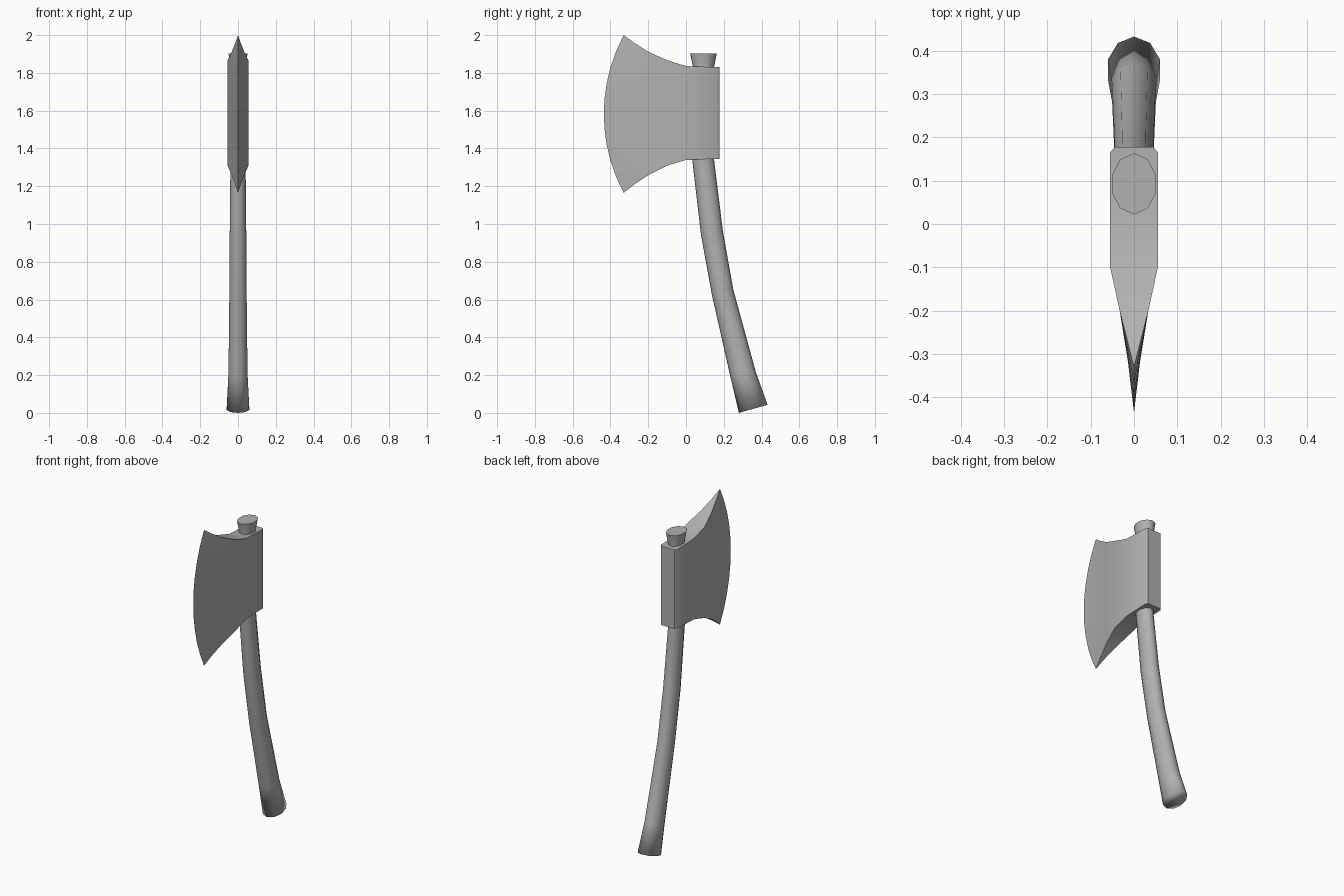
import bpy, bmesh, math
from mathutils import Vector

if "Cube" in bpy.data.objects:
    bpy.data.objects.remove(bpy.data.objects["Cube"])

# Dark grey shared by both parts
grey = bpy.data.materials.new("dark_grey")
grey.diffuse_color = (0.44, 0.44, 0.44, 1)
grey.use_nodes = True
grey.node_tree.nodes["Principled BSDF"].inputs["Base Color"].default_value = grey.diffuse_color


def finish(name, bm, angle):
    bmesh.ops.recalc_face_normals(bm, faces=bm.faces)
    me = bpy.data.meshes.new(name)
    bm.to_mesh(me)
    bm.free()
    me.materials.append(grey)
    ob = bpy.data.objects.new(name, me)
    bpy.context.collection.objects.link(ob)
    bpy.ops.object.select_all(action='DESELECT')
    ob.select_set(True)
    bpy.context.view_layer.objects.active = ob
    bpy.ops.object.shade_smooth_by_angle(angle=math.radians(angle))
    return ob


def loft(bm, rings):
    n = len(rings[0])
    for a, b in zip(rings, rings[1:]):
        for i in range(n):
            j = (i + 1) % n
            bm.faces.new((a[i], a[j], b[j], b[i]))
    bm.faces.new(rings[0])
    bm.faces.new(rings[-1])


# Handle: ten-sided oval rings, each given by front (y, z), back (y, z), half width
sections = [
    ((0.28, 0.00), (0.432, 0.043), 0.063),
    ((0.234, 0.195), (0.37, 0.215), 0.053),
    ((0.136, 0.63), (0.25, 0.655), 0.048),
    ((0.079, 0.945), (0.195, 0.965), 0.046),
    ((0.033, 1.34), (0.148, 1.345), 0.042),
    ((0.037, 1.83), (0.148, 1.83), 0.042),
    ((0.022, 1.903), (0.163, 1.903), 0.053),
]
bm = bmesh.new()
rings = []
for f, b, w in sections:
    f, b = Vector((0, *f)), Vector((0, *b))
    mid, half = (f + b) / 2, (b - f) / 2
    rings.append([bm.verts.new(mid + half * math.cos(a) + Vector((w * math.sin(a), 0, 0)))
                  for a in (math.tau * i / 10 for i in range(10))])
loft(bm, rings)
handle = finish("handle", bm, 60)

# Soft shading around the butt of the handle
me = handle.data
for e in me.edges:
    if all(me.vertices[v].co.z < 0.1 for v in e.vertices):
        e.use_edge_sharp = False

# Axe head: columns from poll to bit as (y, half thickness, top z, bottom z)
columns = [
    (0.177, 0.045, 1.830, 1.345), (0.165, 0.055, 1.830, 1.345),
    (0.0, 0.055, 1.836, 1.339), (-0.1, 0.055, 1.867, 1.309),
    (-0.2, 0.033, 1.912, 1.258), (-0.275, 0.014, 1.960, 1.208),
    (-0.33, 0.0, 2.0, 1.165),
]
ROWS = 10
HALF, SAG = 0.4175, 0.105
R = (HALF ** 2 + SAG ** 2) / (2 * SAG)


def bulge(t):
    # forward sweep of the rounded cutting edge
    return math.sqrt(R * R - (HALF * t) ** 2) - (R - SAG)


bm = bmesh.new()
grids = []
for side in (1, -1):
    grid = []
    for k, (y, w, top, bot) in enumerate(columns):
        sweep = {5: 0.4, 6: 1.0}.get(k, 0)
        grid.append([bm.verts.new((side * w, y - sweep * bulge(2 * r / ROWS - 1),
                                   bot + (top - bot) * r / ROWS))
                     for r in range(ROWS + 1)])
    grids.append(grid)
    for a, b in zip(grid, grid[1:]):
        for r in range(ROWS):
            bm.faces.new((a[r], a[r + 1], b[r + 1], b[r]))
p, q = grids
# Poll back, top and bottom faces
for r in range(ROWS):
    bm.faces.new((p[0][r], p[0][r + 1], q[0][r + 1], q[0][r]))
for k in range(len(columns) - 1):
    for r in (0, ROWS):
        bm.faces.new((p[k][r], p[k + 1][r], q[k + 1][r], q[k][r]))
bmesh.ops.remove_doubles(bm, verts=bm.verts, dist=0.0005)
finish("axe_head", bm, 45)
